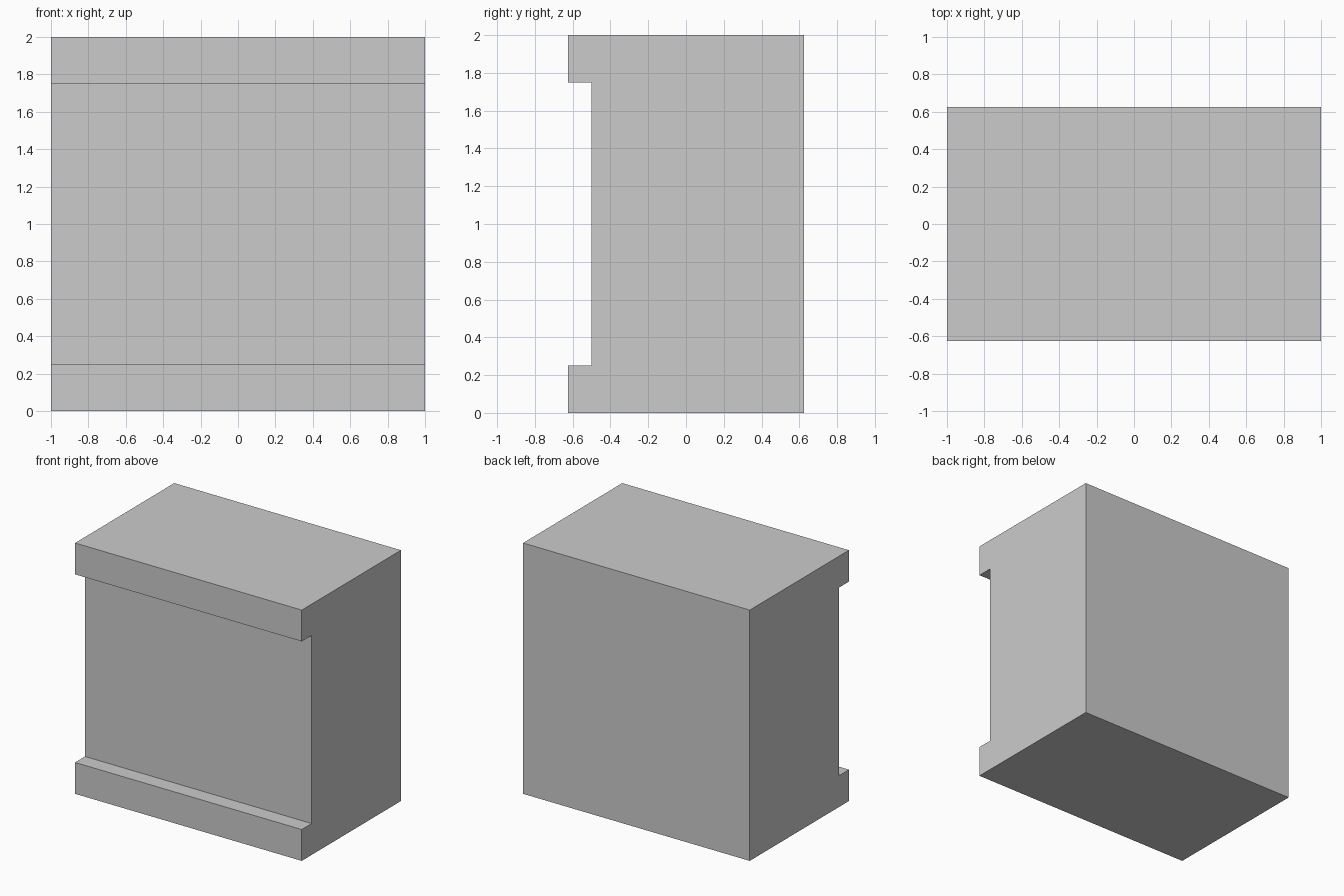
import bpy
import bmesh

if "Cube" in bpy.data.objects:
    bpy.data.objects.remove(bpy.data.objects["Cube"])

WIDTH, DEPTH, HEIGHT = 2.0, 1.25, 2.0
RECESS, LIP = 0.125, 0.25

front, back = -DEPTH / 2, DEPTH / 2
inner = front + RECESS

# Side profile (y, z): block with a shallow recess between two front lips
profile = [
    (front, 0), (back, 0), (back, HEIGHT), (front, HEIGHT),
    (front, HEIGHT - LIP), (inner, HEIGHT - LIP),
    (inner, LIP), (front, LIP),
]

# Extrude the profile across the full width
bm = bmesh.new()
side = bm.faces.new([bm.verts.new((-WIDTH / 2, y, z)) for y, z in profile])
extruded = bmesh.ops.extrude_face_region(bm, geom=[side], use_keep_orig=True)
new_verts = [g for g in extruded["geom"] if isinstance(g, bmesh.types.BMVert)]
bmesh.ops.translate(bm, verts=new_verts, vec=(WIDTH, 0, 0))
bmesh.ops.recalc_face_normals(bm, faces=bm.faces)

mesh = bpy.data.meshes.new("recessed_block")
bm.to_mesh(mesh)
bm.free()
block = bpy.data.objects.new("recessed_block", mesh)
bpy.context.collection.objects.link(block)
